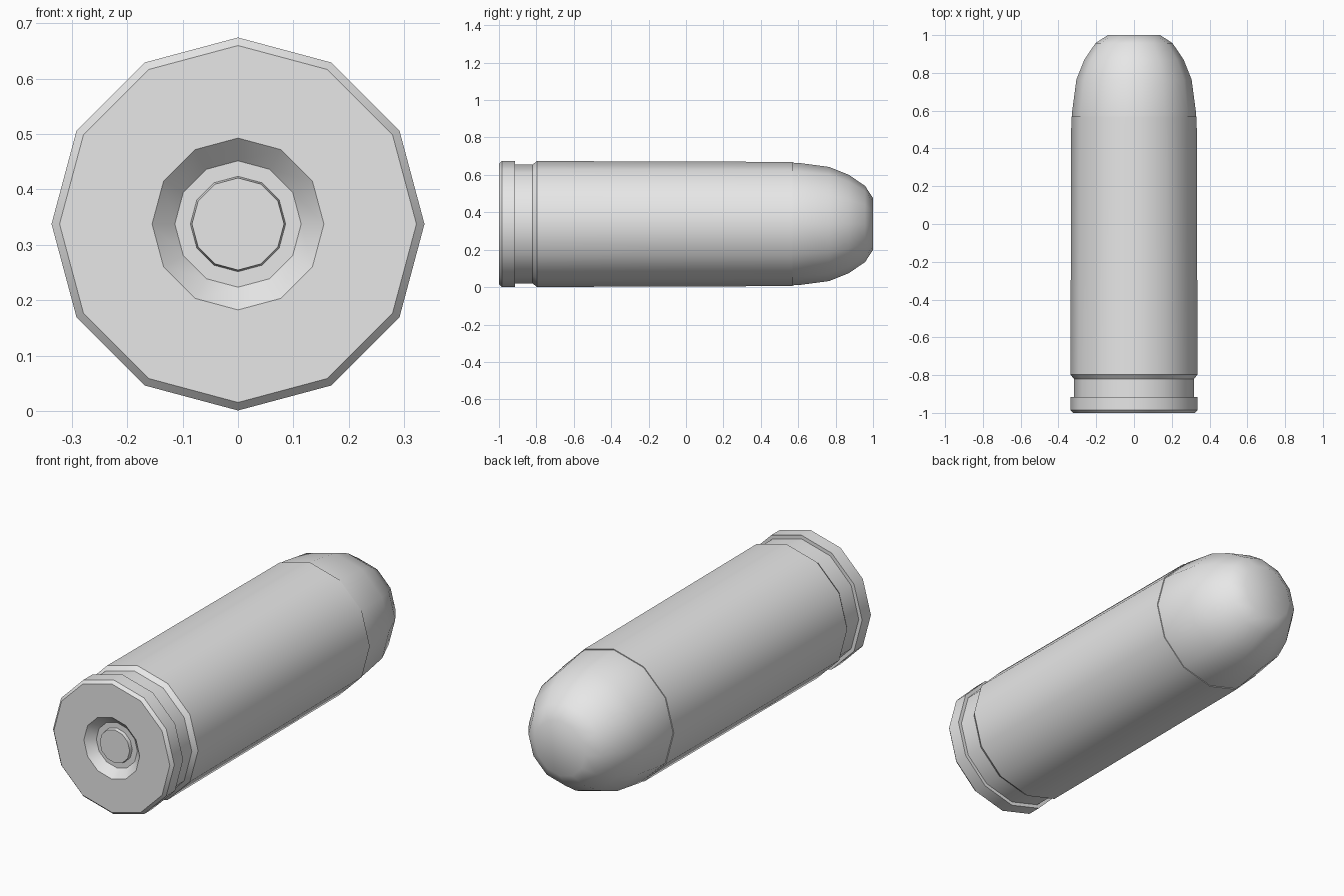
import bpy, bmesh, math

SIDES = 12
AXIS_Z = 0.3375

if "Cube" in bpy.data.objects:
    bpy.data.objects.remove(bpy.data.objects["Cube"])

metal = bpy.data.materials.new("plain grey metal")
metal.use_nodes = True
GREY = (0.8, 0.8, 0.8, 1.0)
metal.diffuse_color = GREY
metal.node_tree.nodes["Principled BSDF"].inputs["Base Color"].default_value = GREY


def lathe(name, profile, cap_start=False, cap_end=False):
    """Turn (y, radius) points round the long axis."""
    bm = bmesh.new()
    rings = []
    for y, r in profile:
        angles = [2 * math.pi * i / SIDES for i in range(SIDES)]
        rings.append([bm.verts.new((r * math.sin(a), y, r * math.cos(a))) for a in angles])
    for a, b in zip(rings, rings[1:]):
        for i in range(SIDES):
            j = (i + 1) % SIDES
            bm.faces.new((a[i], b[i], b[j], a[j]))
    if cap_start:
        bm.faces.new(rings[0])
    if cap_end:
        bm.faces.new(rings[-1][::-1])
    mesh = bpy.data.meshes.new(name)
    bm.to_mesh(mesh)
    bm.free()
    mesh.materials.append(metal)
    obj = bpy.data.objects.new(name, mesh)
    obj.location.z = AXIS_Z
    bpy.context.collection.objects.link(obj)
    bpy.ops.object.select_all(action="DESELECT")
    obj.select_set(True)
    bpy.context.view_layer.objects.active = obj
    bpy.ops.object.shade_smooth_by_angle(angle=math.radians(36))
    return obj


# Casing: recess floor, base, rim, extractor groove, tapered wall, mouth
lathe("casing", [
    (-0.96, 0.086), (-0.96, 0.114), (-1.0, 0.155),
    (-1.0, 0.322), (-0.985, 0.3365), (-0.915, 0.3365),
    (-0.915, 0.318), (-0.82, 0.318), (-0.797, 0.3365),
    (0.57, 0.332), (0.57, 0.322),
])

# Primer: small raised disc with a bevelled edge
lathe("primer", [(-0.977, 0.083), (-0.96, 0.086)], cap_start=True)

# Round nose with a small flat tip
lathe("bullet_nose", [
    (0.55, 0.328), (0.6, 0.327), (0.765, 0.305),
    (0.87, 0.263), (0.957, 0.204), (1.0, 0.139),
], cap_end=True)
